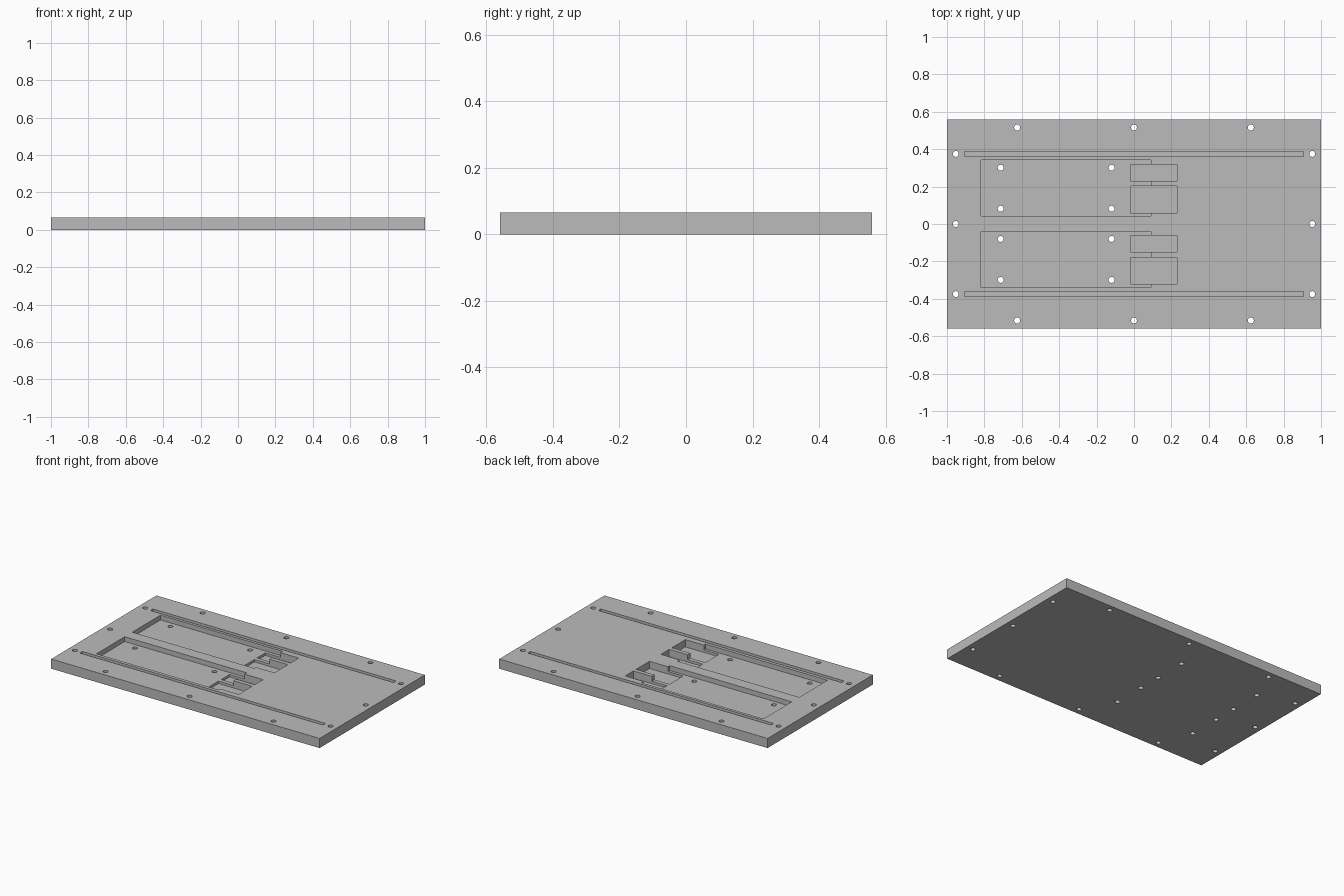
import bpy
import bmesh
import math
from mathutils import Matrix, Vector

cube = bpy.data.objects.get("Cube")
if cube:
    bpy.data.objects.remove(cube, do_unlink=True)

THICK = 0.065
HALF_DEPTH = 0.56

grey = bpy.data.materials.new("plain grey")
grey.use_nodes = True
grey.diffuse_color = (0.5, 0.5, 0.5, 1)
grey.node_tree.nodes["Principled BSDF"].inputs["Base Color"].default_value = (0.5, 0.5, 0.5, 1)


def make_object(name, bm):
    mesh = bpy.data.meshes.new(name)
    bm.to_mesh(mesh)
    bm.free()
    mesh.materials.append(grey)
    obj = bpy.data.objects.new(name, mesh)
    bpy.context.collection.objects.link(obj)
    return obj


def add_box(bm, x0, x1, y0, y1, z0, z1):
    centre = Vector((x0 + x1, y0 + y1, z0 + z1)) / 2
    size = Matrix.Diagonal((x1 - x0, y1 - y0, z1 - z0, 1))
    bmesh.ops.create_cube(bm, size=1, matrix=Matrix.Translation(centre) @ size)


def add_hole(bm, x, y):
    bmesh.ops.create_cone(bm, cap_ends=True, segments=16, radius1=0.016, radius2=0.016,
                          depth=THICK * 3, matrix=Matrix.Translation((x, y, THICK / 2)))


def cut(target, name, bm):
    cutter = make_object(name, bm)
    cutter.hide_render = True
    mod = target.modifiers.new(name, "BOOLEAN")
    mod.operation = "DIFFERENCE"
    mod.solver = "EXACT"
    mod.object = cutter
    bpy.context.view_layer.objects.active = target
    bpy.ops.object.modifier_apply(modifier=name)
    bpy.data.objects.remove(cutter, do_unlink=True)


# Base plate
bm = bmesh.new()
add_box(bm, -1, 1, -HALF_DEPTH, HALF_DEPTH, 0, THICK)
plate = make_object("mounting_plate", bm)

# Two shallow pockets, the second a shifted copy of the first
shifts = (0, -0.381)
bm = bmesh.new()
for s in shifts:
    add_box(bm, -0.817, 0.092, 0.042 + s, 0.342 + s, THICK / 2, 0.2)
cut(plate, "pockets", bm)

# Deeper windows at the end of each pocket
bm = bmesh.new()
for s in shifts:
    for y0, y1 in ((0.231, 0.319), (0.06, 0.203)):
        add_box(bm, -0.02, 0.23, y0 + s, y1 + s, 0.016, 0.2)
cut(plate, "deep_recesses", bm)

# Long grooves near both edges
bm = bmesh.new()
for side in (-1, 1):
    y = side * 0.375
    add_box(bm, -0.906, 0.906, y - 0.0135, y + 0.0135, THICK / 2, 0.2)
cut(plate, "grooves", bm)

# Through holes along the border and in the pockets
bm = bmesh.new()
for x in (-0.625, 0, 0.625):
    for y in (-0.516, 0.516):
        add_hole(bm, x, y)
for x in (-0.953, 0.953):
    for y in (-0.375, 0, 0.375):
        add_hole(bm, x, y)
for s in shifts:
    for x in (-0.713, -0.12):
        for y in (0.082, 0.301):
            add_hole(bm, x, y + s)
cut(plate, "screw_holes", bm)

# Smooth hole walls, sharp edges elsewhere
bpy.ops.object.select_all(action="DESELECT")
plate.select_set(True)
bpy.context.view_layer.objects.active = plate
bpy.ops.object.shade_smooth_by_angle(angle=math.radians(30))
